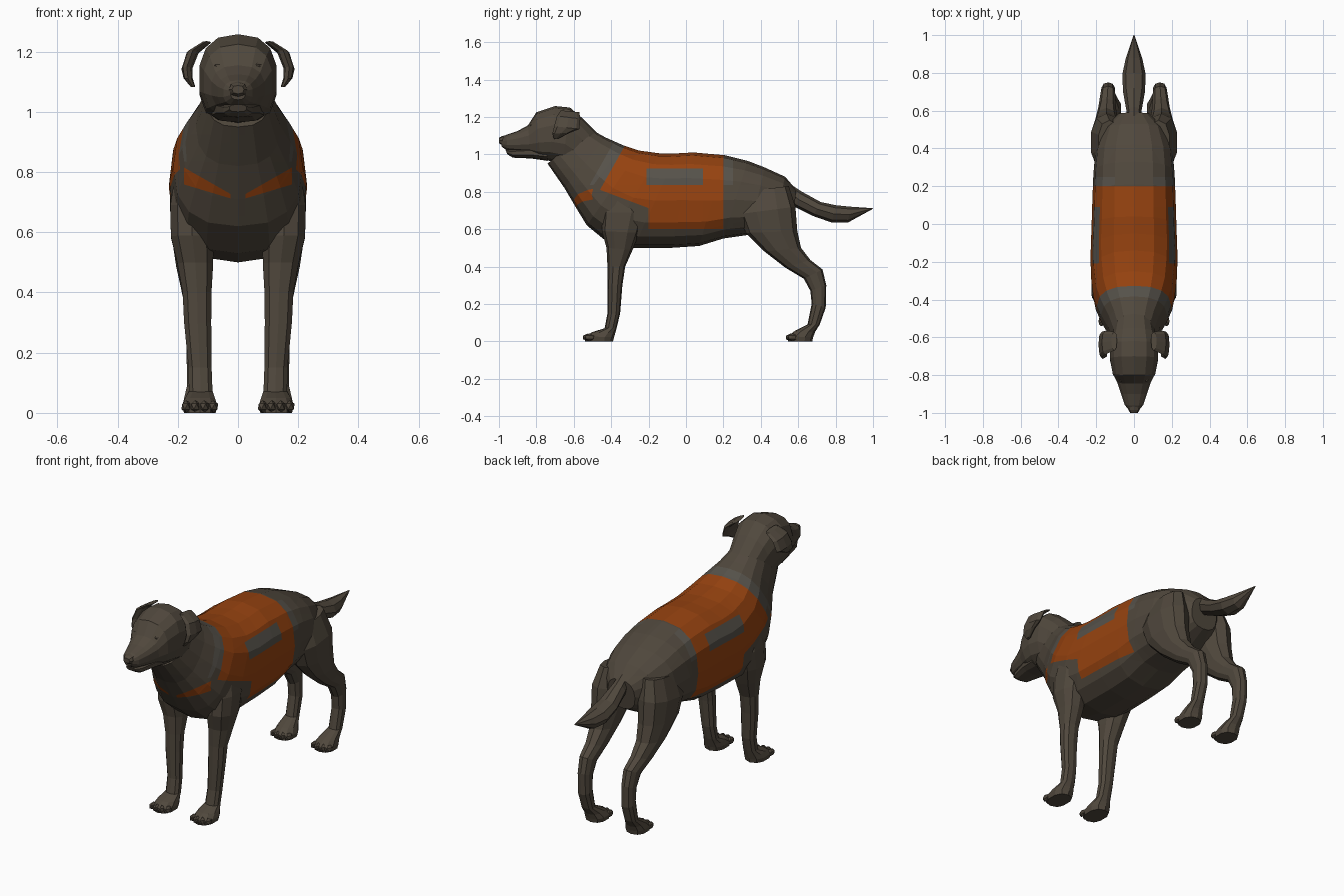
import bpy, bmesh, math
from mathutils import Vector, Matrix


def mat(name, rgb):
    m = bpy.data.materials.new(name)
    m.diffuse_color = (*rgb, 1)
    return m


COAT = mat("dark brown coat", (0.080, 0.064, 0.046))
VEST = mat("orange vest", (0.305, 0.055, 0.005))
GREY = mat("grey panel", (0.093, 0.084, 0.069))


def spow(v, p):
    return math.copysign(abs(v) ** p, v)


def loft_bm(rings, n, p):
    """Skin closed rings; each ring = (first yz), (second yz), centre x, half width."""
    bm = bmesh.new()
    loops = []
    for a, b, cx, w in rings:
        mid = [(a[i] + b[i]) / 2 for i in (0, 1)]
        half = [(a[i] - b[i]) / 2 for i in (0, 1)]
        loop = []
        for k in range(n):
            t = 2 * math.pi * k / n
            c, s = spow(math.cos(t), p), spow(math.sin(t), p)
            loop.append(bm.verts.new((cx + w * s, mid[0] + half[0] * c, mid[1] + half[1] * c)))
        loops.append(loop)
    for l0, l1 in zip(loops, loops[1:]):
        for k in range(n):
            j = (k + 1) % n
            bm.faces.new((l0[k], l0[j], l1[j], l1[k]))
    bm.faces.new(loops[0])
    bm.faces.new(loops[-1])
    bmesh.ops.recalc_face_normals(bm, faces=bm.faces[:])
    return bm


def finish(name, bm, mats=(COAT,)):
    me = bpy.data.meshes.new(name)
    bm.to_mesh(me)
    bm.free()
    for m in mats:
        me.materials.append(m)
    ob = bpy.data.objects.new(name, me)
    bpy.context.collection.objects.link(ob)
    return ob


def loft(name, rings, n=8, p=0.85):
    return finish(name, loft_bm(rings, n, p))


def ball(name, loc, size):
    bm = bmesh.new()
    m = Matrix.Translation(loc) @ Matrix.Diagonal((*size, 1))
    bmesh.ops.create_icosphere(bm, subdivisions=1, radius=1, matrix=m)
    return finish(name, bm)


# torso and neck
torso = [((-.52, 1.14), (-.74, .95), 0, .105), ((-.43, 1.09), (-.65, .82), 0, .14),
         ((-.34, 1.05), (-.585, .71), 0, .185), ((-.25, 1.02), (-.53, .62), 0, .215),
         ((-.14, 1.005), (-.42, .53), 0, .228), ((-.05, 1.005), (-.28, .50), 0, .23),
         ((.04, 1.01), (-.08, .50), 0, .225), ((.21, .995), (.07, .51), 0, .22),
         ((.33, .965), (.20, .55), 0, .215), ((.42, .93), (.34, .57), 0, .205),
         ((.53, .88), (.46, .58), 0, .165), ((.59, .81), (.57, .64), 0, .085)]
body = loft_bm(torso, 16, .8)


def cut(co, no):
    geom = body.verts[:] + body.edges[:] + body.faces[:]
    bmesh.ops.bisect_plane(body, geom=geom, dist=1e-5, plane_co=co, plane_no=Vector(no).normalized())


# vest outline, panel and chest strap are cut into the torso surface
for y in (.2, .25, -.2, -.21, .09):
    cut((0, y, 0), (0, 1, 0))
for z in (.6, .835, .925):
    cut((0, 0, z), (0, 0, 1))
cut((0, -.33, 1.04), (0, .23, -.13))
cut((0, -.40, 1.04), (0, .23, -.13))
cut((0, -.46, .81), (0, .09, .24))
for s in (1, -1):
    cut((s * .025, 0, 0), (1, 0, 0))
    cut((s * .18, 0, 0), (1, 0, 0))
    cut((0, 0, .705), (-.30 * s, 0, 1))
    cut((0, 0, .713), (-.57 * s, 0, 1))

for f in body.faces:
    c = f.calc_center_median()
    x, y, z = abs(c.x), c.y, c.z
    edge = -.33 + (z - 1.04) * .13 / .23
    if y < .2 and y > edge and z > .6 and (y > -.2 or z > .81 - (y + .46) * .375):
        f.material_index = 2 if -.21 < y < .09 and .835 < z < .925 else 1
    elif y < -.42 and .025 < x < .18 and .705 + .30 * x < z < .713 + .57 * x:
        f.material_index = 1
    elif z > .86 and edge - .07 < y <= edge or (.2 < y < .25 and .835 < z < .97):
        f.material_index = 2
finish("torso", body, (COAT, VEST, GREY))

# head, lower jaw and nose
loft("head", [((-.99, 1.085), (-.985, 1.04), 0, .025), ((-.96, 1.105), (-.955, 1.02), 0, .05),
              ((-.90, 1.125), (-.90, 1.01), 0, .07), ((-.845, 1.155), (-.83, 1.0), 0, .09),
              ((-.80, 1.225), (-.78, .975), 0, .115), ((-.70, 1.258), (-.73, .965), 0, .13),
              ((-.62, 1.25), (-.66, .95), 0, .13), ((-.55, 1.19), (-.62, .93), 0, .115),
              ((-.47, 1.11), (-.60, .90), 0, .10)], 14, .8)
loft("lower_jaw", [((-.965, 1.025), (-.955, 1.0), 0, .03), ((-.93, 1.03), (-.925, .982), 0, .05),
                   ((-.83, 1.04), (-.83, .978), 0, .075), ((-.74, 1.04), (-.74, .965), 0, .09)], 10, .8)
loft("nose", [((-1.0, 1.088), (-1.0, 1.06), 0, .02), ((-.985, 1.097), (-.985, 1.05), 0, .03),
              ((-.95, 1.105), (-.95, 1.05), 0, .03)], 8, .8)

# tail
loft("tail", [((.53, .86), (.55, .75), 0, .03), ((.62, .80), (.58, .72), 0, .04),
              ((.72, .745), (.68, .67), 0, .058), ((.80, .728), (.78, .635), 0, .062),
              ((.88, .72), (.865, .635), 0, .045), ((1.0, .712), (.995, .706), 0, .003)], 8, 1)

front_leg = [((-.40, .80), (-.28, .80), .15, .06), ((-.445, .69), (-.22, .69), .155, .073),
             ((-.45, .59), (-.25, .58), .152, .074), ((-.425, .50), (-.285, .49), .142, .062),
             ((-.42, .40), (-.325, .40), .136, .05), ((-.42, .30), (-.34, .30), .134, .047),
             ((-.42, .15), (-.352, .15), .126, .04), ((-.435, .07), (-.37, .075), .124, .041),
             ((-.50, .05), (-.378, .045), .126, .052), ((-.54, .027), (-.385, .022), .127, .06),
             ((-.54, 0), (-.39, 0), .127, .055)]
hind_leg = [((.30, .80), (.55, .83), .13, .06), ((.28, .68), (.585, .72), .145, .085),
            ((.32, .58), (.595, .59), .147, .076), ((.42, .48), (.615, .50), .146, .062),
            ((.53, .395), (.665, .435), .142, .048), ((.63, .335), (.73, .385), .138, .04),
            ((.665, .27), (.75, .30), .137, .036), ((.672, .20), (.747, .18), .136, .036),
            ((.65, .09), (.715, .09), .135, .036), ((.58, .055), (.69, .05), .13, .05),
            ((.545, .027), (.68, .022), .127, .06), ((.545, 0), (.675, 0), .127, .055)]
ear = [((-.67, 1.235), (-.57, 1.225), .105, .015), ((-.69, 1.205), (-.565, 1.19), .15, .02),
       ((-.705, 1.15), (-.57, 1.135), .17, .018), ((-.715, 1.11), (-.62, 1.115), .166, .015),
       ((-.705, 1.083), (-.68, 1.085), .15, .008)]

# paired parts
for side, s in (("left", 1), ("right", -1)):
    for name, rings, n in (("front_leg", front_leg, 10), ("hind_leg", hind_leg, 10), ("ear", ear, 8)):
        loft(f"{side}_{name}", [(a, b, s * cx, w) for a, b, cx, w in rings], n)
    ball(f"{side}_eye", (s * .062, -.822, 1.152), (.02, .014, .013))
    # four toes on each paw
    for foot, y in (("front", -.525), ("hind", .56)):
        for i in range(4):
            out = .01 if i in (0, 3) else 0
            ball(f"{side}_{foot}_toe_{i + 1}", (s * (.082 + .03 * i), y + out, .021), (.018, .03, .021))
